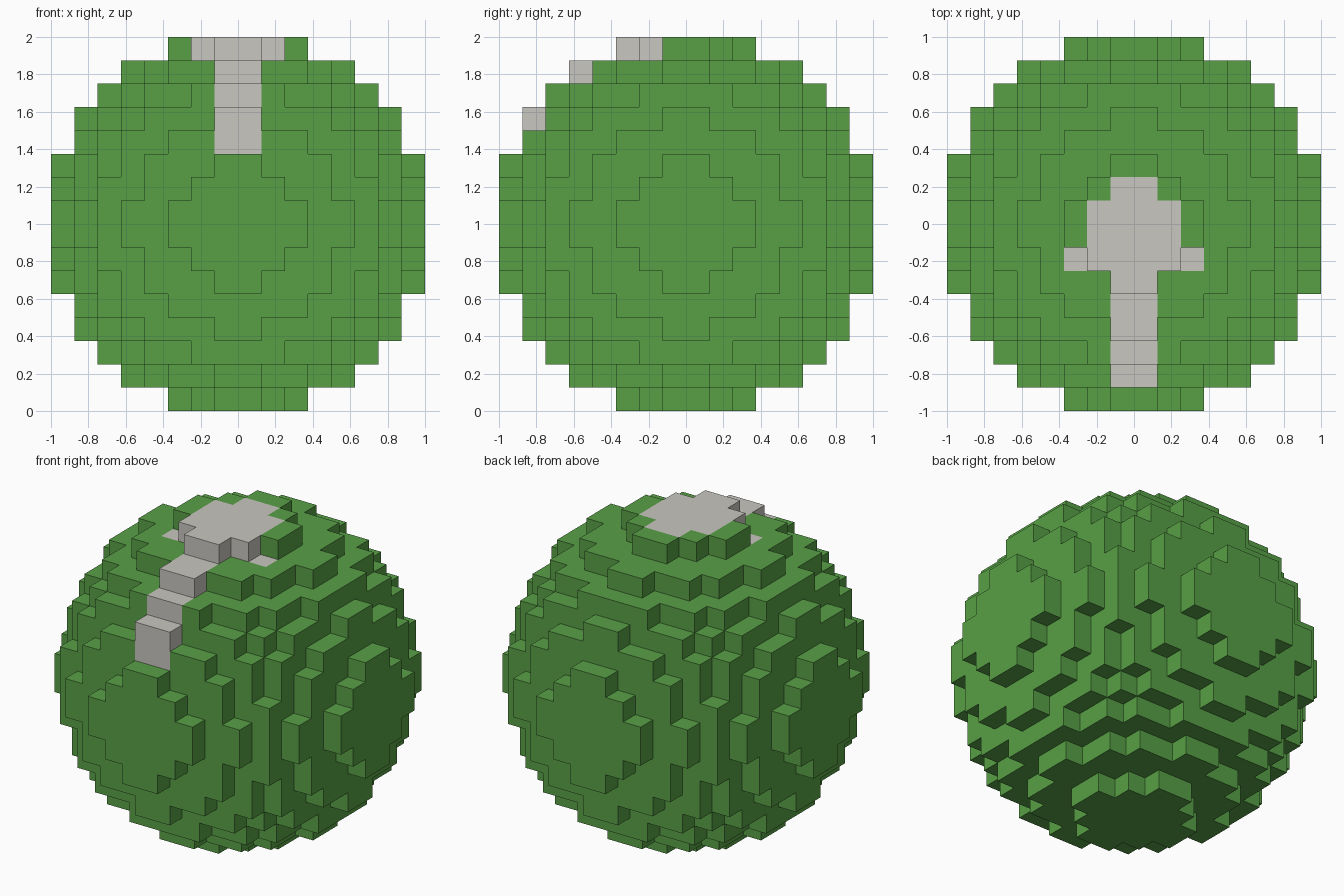
import bpy
import bmesh
from mathutils import Vector

cube = bpy.data.objects.get("Cube")
if cube:
    bpy.data.objects.remove(cube, do_unlink=True)

N = 8               # cells along the radius
CELL = 1 / N


def make_material(name, rgb):
    mat = bpy.data.materials.new(name)
    mat.use_nodes = True
    mat.diffuse_color = (*rgb, 1)
    mat.node_tree.nodes["Principled BSDF"].inputs["Base Color"].default_value = (*rgb, 1)
    return mat


# Cell centres lie on half-integers around the ball's centre
def is_solid(c):
    return c.length_squared <= N * N


# Pale streak: a blotch on the crown and a strip running down the front
def is_streak(c):
    if c.z < 0:
        return False
    if -7 < c.y < 2 and abs(c.x) < 1:
        return True
    if abs(c.y) < 1:
        return abs(c.x) < 2
    return -2 < c.y < -1 and abs(c.x) < 3


AXES = [Vector(v) for v in ((1, 0, 0), (0, 1, 0), (0, 0, 1))]
STEPS = [i + 0.5 for i in range(-N, N)]
CELLS = [c for c in (Vector((x, y, z)) for x in STEPS for y in STEPS for z in STEPS)
         if is_solid(c)]


# Make an object from the exposed sides of the chosen cells
def build(name, cells, material):
    bm = bmesh.new()
    for c in cells:
        for i, axis in enumerate(AXES):
            for sign in (-1, 1):
                n = axis * sign
                if is_solid(c + n):
                    continue
                u = AXES[(i + 1) % 3] / 2
                v = AXES[(i + 2) % 3] / 2 * sign
                mid = c + n / 2
                corners = (mid - u - v, mid + u - v, mid + u + v, mid - u + v)
                bm.faces.new([bm.verts.new(p * CELL + AXES[2]) for p in corners])
    bmesh.ops.remove_doubles(bm, verts=bm.verts, dist=CELL / 100)
    mesh = bpy.data.meshes.new(name)
    bm.to_mesh(mesh)
    bm.free()
    mesh.materials.append(material)
    obj = bpy.data.objects.new(name, mesh)
    bpy.context.collection.objects.link(obj)
    return obj


green = make_material("leaf green", (0.098, 0.352, 0.061))
grey = make_material("pale warm grey", (0.584, 0.571, 0.527))

build("stepped_ball", [c for c in CELLS if not is_streak(c)], green)
build("pale_streak", [c for c in CELLS if is_streak(c)], grey)
